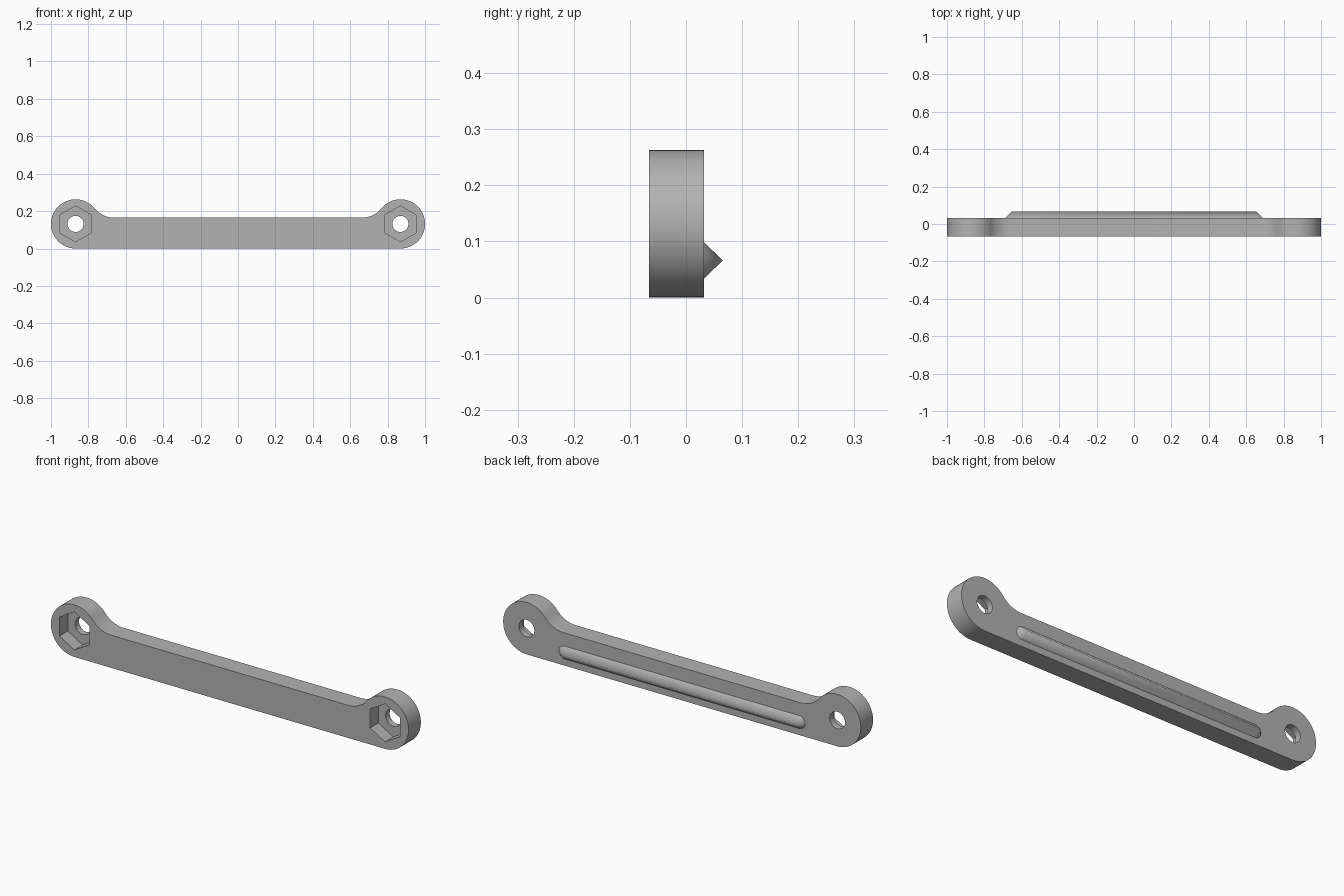
import bpy, bmesh, math
from mathutils import Vector

cube = bpy.data.objects.get("Cube")
if cube:
    bpy.data.objects.remove(cube, do_unlink=True)

R = 0.1315              # eye radius, also fillet radius
EYE_X = 1 - R           # eye centre
BAR_TOP = 0.165
FRONT, BACK = -0.066, 0.032
HEX_FLOOR = 0.0         # bottom of the nut pocket

grey = bpy.data.materials.new("plain grey")
grey.use_nodes = True
grey.diffuse_color = (0.45, 0.45, 0.45, 1)
grey.node_tree.nodes["Principled BSDF"].inputs["Base Color"].default_value = grey.diffuse_color


def arc(cx, cz, r, start, end, n):
    """Points (x, z) on an arc, angles in radians."""
    steps = [start + (end - start) * i / n for i in range(n + 1)]
    return [(cx + r * math.cos(a), cz + r * math.sin(a)) for a in steps]


def prism(name, outline, y0, y1):
    """Extrude an (x, z) outline from y0 to y1."""
    bm = bmesh.new()
    face = bm.faces.new([bm.verts.new((x, y0, z)) for x, z in outline])
    ext = bmesh.ops.extrude_face_region(bm, geom=[face])
    bmesh.ops.translate(bm, vec=(0, y1 - y0, 0),
                        verts=[v for v in ext["geom"] if isinstance(v, bmesh.types.BMVert)])
    return finish(name, bm)


def finish(name, bm):
    bmesh.ops.recalc_face_normals(bm, faces=bm.faces)
    mesh = bpy.data.meshes.new(name)
    bm.to_mesh(mesh)
    bm.free()
    mesh.materials.append(grey)
    obj = bpy.data.objects.new(name, mesh)
    bpy.context.collection.objects.link(obj)
    return obj


def smooth(obj):
    bpy.ops.object.select_all(action="DESELECT")
    obj.select_set(True)
    bpy.context.view_layer.objects.active = obj
    bpy.ops.object.shade_smooth_by_angle(angle=math.radians(30))


# Bar outline: round eye, then a tangent fillet down to the bar top
fillet_z = BAR_TOP + R
fillet_x = EYE_X - math.sqrt((2 * R) ** 2 - BAR_TOP ** 2)
tangent = math.atan2(fillet_z - R, fillet_x - EYE_X)
half = arc(EYE_X, R, R, -math.pi / 2, tangent, 36)
half += arc(fillet_x, fillet_z, R, tangent - math.pi, -math.pi / 2, 10)[1:]
outline = half + [(-x, z) for x, z in reversed(half)]
bar = prism("handle_bar", outline, FRONT, BACK)

# Bolt holes and hexagonal nut pockets
for side, label in ((-1, "right"), (1, "left")):
    x = side * EYE_X
    hexagon = arc(x, R, 0.096, math.pi / 6, math.pi * 13 / 6, 6)[:-1]
    hole = arc(x, R, 0.043, 0, 2 * math.pi, 32)[:-1]
    for cutter in (prism(label + "_nut_cutter", hexagon, FRONT - 0.05, HEX_FLOOR),
                   prism(label + "_bolt_cutter", hole, FRONT - 0.1, BACK + 0.1)):
        mod = bar.modifiers.new(cutter.name, "BOOLEAN")
        mod.object = cutter
        mod.operation = "DIFFERENCE"
        mod.solver = "EXACT"
        cutter.hide_render = True

# Apply the cuts and drop the cutters
depsgraph = bpy.context.evaluated_depsgraph_get()
cut_mesh = bpy.data.meshes.new_from_object(bar.evaluated_get(depsgraph))
cutters = [m.object for m in bar.modifiers]
bar.modifiers.clear()
bar.data = cut_mesh
for cutter in cutters:
    bpy.data.objects.remove(cutter, do_unlink=True)
smooth(bar)

# Pointed ridge on the back with conical ends
RIDGE_X, RIDGE_Z, RIDGE_R = 0.656, 0.066, 0.0335
bm = bmesh.new()
for side in (-1, 1):
    bm.verts.new((side * RIDGE_X, BACK + RIDGE_R, RIDGE_Z))
    for x, z in arc(side * RIDGE_X, RIDGE_Z, RIDGE_R, -side * math.pi / 2, side * math.pi / 2 if side > 0 else math.pi * 1.5, 16):
        bm.verts.new((x, BACK - 0.001, z))
bmesh.ops.convex_hull(bm, input=bm.verts)
bmesh.ops.dissolve_limit(bm, angle_limit=0.01, verts=bm.verts, edges=bm.edges)
ridge = finish("back_ridge", bm)
smooth(ridge)
